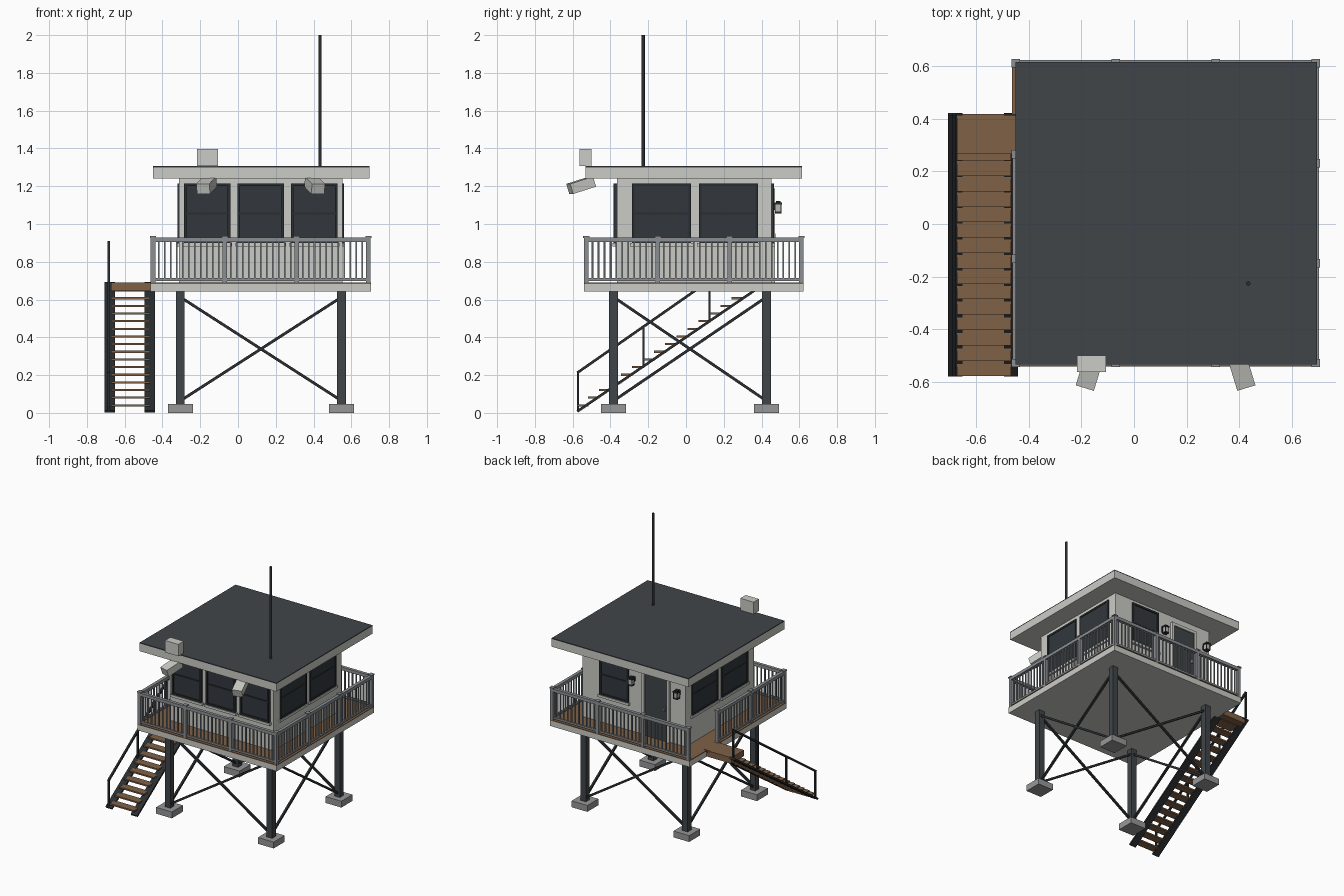
import bpy, bmesh, math
from mathutils import Vector, Matrix

if "Cube" in bpy.data.objects:
    bpy.data.objects.remove(bpy.data.objects["Cube"])

def mat(name, r, g, b):
    m = bpy.data.materials.new(name)
    m.diffuse_color = (r, g, b, 1)
    m.use_nodes = True
    m.node_tree.nodes["Principled BSDF"].inputs["Base Color"].default_value = m.diffuse_color
    return m

PALE = mat("pale_paint", .60, .60, .565)
SLATE = mat("slate_metal", .052, .060, .066)
BLACK = mat("dark_steel", .023, .027, .030)
WOOD = mat("wood", .215, .120, .063)
RAIL = mat("rail_grey", .26, .275, .29)
CONC = mat("concrete", .31, .31, .31)
GLASS = mat("dark_glass", .032, .039, .046)
LAMP = mat("lamp_glass", .50, .50, .45)

def finish(bm, name, m):
    bmesh.ops.recalc_face_normals(bm, faces=bm.faces)
    me = bpy.data.meshes.new(name)
    bm.to_mesh(me)
    bm.free()
    me.materials.append(m)
    ob = bpy.data.objects.new(name, me)
    bpy.context.collection.objects.link(ob)
    return ob

def add(bm, a, b, M=Matrix()):
    """box between two corners, placed by M"""
    a, b = Vector(a), Vector(b)
    d = b - a
    S = Matrix.Diagonal((abs(d.x), abs(d.y), abs(d.z), 1))
    bmesh.ops.create_cube(bm, size=1, matrix=M @ Matrix.Translation((a + b) / 2) @ S)

def boxes(name, m, items, M=Matrix()):
    bm = bmesh.new()
    for a, b in items:
        add(bm, a, b, M)
    return finish(bm, name, m)

def beams(name, m, items, w, h):
    """bars of section w x h between point pairs, h pointing up"""
    bm = bmesh.new()
    for p, q in items:
        p, q = Vector(p), Vector(q)
        y = (q - p).normalized()
        x = y.cross(Vector((0, 0, 1))).normalized()
        z = x.cross(y)
        M = Matrix((x, y, z)).transposed().to_4x4()
        M.translation = (p + q) / 2
        L = (q - p).length / 2
        add(bm, (-w / 2, -L, -h / 2), (w / 2, L, h / 2), M)
    return finish(bm, name, m)

# legs, footings, cross braces
LX, LY = (-.305, .548), (-.384, .426)
corners = [(x, y) for x in LX for y in LY]
boxes("legs", SLATE, [((x - .023, y - .023, .002), (x + .023, y + .023, .65)) for x, y in corners])
boxes("footings", CONC, [((x - .066, y - .066, 0), (x + .066, y + .066, .048)) for x, y in corners])
br = []
for lo, hi in ((.077, .60), (.60, .077)):
    for y in LY:
        br.append(((LX[0] + .02, y, lo), (LX[1] - .02, y, hi)))
    for x in LX:
        br.append(((x, LY[0] + .02, lo), (x, LY[1] - .02, hi)))
beams("cross_braces", BLACK, br, .015, .015)

# deck
DX, DY = (-.464, .703), (-.541, .623)
boxes("deck_slab", PALE, [((DX[0], DY[0], .642), (DX[1], DY[1], .683))])
boxes("deck_boards", WOOD, [((DX[0], DY[0], .683), (DX[1], DY[1], .69))])

# cabin and roof
CX, CY = (-.313, .552), (-.365, .453)
boxes("cabin_walls", PALE, [((CX[0], CY[0], .69), (CX[1], CY[1], 1.242))])
boxes("roof_slab", PALE, [((-.451, -.533, 1.241), (.695, .615, 1.299))])
boxes("roof_cover", SLATE, [((-.451, -.533, 1.299), (.695, .615, 1.306))])

# windows: local x along the wall, -y outwards
def window(tag, u0, u1, M, out):
    z0, z1, f = .90, 1.215, .014
    boxes(tag + "_glass", GLASS, [((u0, -out * .5, z0), (u1, .005, z1))], M)
    boxes(tag + "_frame", BLACK, [
        ((u0, -out, z0), (u0 + f, .005, z1)), ((u1 - f, -out, z0), (u1, .005, z1)),
        ((u0, -out, z0), (u1, .005, z0 + f)), ((u0, -out, z1 - f), (u1, .005, z1)),
        ((u0, -out * .8, 1.05), (u1, .005, 1.06))], M)
    boxes(tag + "_sill", PALE, [((u0 - .01, -out - .004, .882), (u1 + .01, .005, z0))], M)

def wall(x, y, deg):
    return Matrix.Translation((x, y, 0)) @ Matrix.Rotation(math.radians(deg), 4, 'Z')

for i, c in enumerate((-.164, .12, .404)):
    window(f"front_window_{i}", c - .123, c + .123, wall(0, CY[0], 0), .02)
for i, (a, b) in enumerate(((-.287, .026), (.068, .381))):
    window(f"right_window_{i}", a, b, wall(CX[1], 0, 90), .008)
    window(f"left_window_{i}", -b, -a, wall(CX[0], 0, -90), .008)
back = wall(0, CY[1], 180)
window("back_window", -.40, -.16, back, .014)

# door with pale frame
boxes("door", SLATE, [((-.02, -.008, .69), (.165, .005, 1.165))], back)
boxes("door_frame", PALE, [((-.042, -.018, .69), (-.02, .005, 1.187)),
                           ((.165, -.018, .69), (.187, .005, 1.187)),
                           ((-.042, -.018, 1.165), (.187, .005, 1.187))], back)
boxes("door_handle", RAIL, [((.14, -.02, .92), (.152, -.006, .95))], back)

# wall lamps beside the door
for i, u in enumerate((-.117, .263)):
    boxes(f"lamp_glass_{i}", LAMP, [((u - .014, -.049, 1.065), (u + .014, -.021, 1.103))], back)
    boxes(f"lamp_housing_{i}", BLACK, [
        ((u - .02, -.055, 1.103), (u + .02, -.015, 1.113)),
        ((u - .012, -.047, 1.113), (u + .012, -.023, 1.121)),
        ((u - .017, -.052, 1.055), (u + .017, -.018, 1.065)),
        ((u - .01, -.02, 1.075), (u + .01, .003, 1.11))] + [
        ((u + s * .015 - .002, -.035 + t * .015 - .002, 1.06),
         (u + s * .015 + .002, -.035 + t * .015 + .002, 1.105)) for s in (-1, 1) for t in (-1, 1)], back)

# railing: runs with evenly spaced posts and balusters
RX, RY = (-.450, .690), (-.528, .611)
def railing(tag, p, q, bays):
    p, q = Vector(p), Vector(q)
    posts, bars = [], []
    for i in range(bays * 12 + 1):
        c = p.lerp(q, i / (bays * 12))
        if i % 12 == 0:
            posts += [((c.x - .012, c.y - .012, .69), (c.x + .012, c.y + .012, .93)),
                      ((c.x - .016, c.y - .016, .927), (c.x + .016, c.y + .016, .936))]
        else:
            bars.append(((c.x - .004, c.y - .004, .705), (c.x + .004, c.y + .004, .915)))
    boxes(tag + "_posts", RAIL, posts)
    boxes(tag + "_balusters", RAIL, bars)
    up = lambda v, z: (v.x, v.y, z)
    beams(tag + "_top_rail", RAIL, [(up(p, .917), up(q, .917))], .024, .024)
    beams(tag + "_bottom_rail", RAIL, [(up(p, .706), up(q, .706))], .014, .014)

railing("front_railing", (RX[0], RY[0], 0), (RX[1], RY[0], 0), 3)
railing("back_railing", (RX[0], RY[1], 0), (RX[1], RY[1], 0), 3)
railing("right_railing", (RX[1], RY[0], 0), (RX[1], RY[1], 0), 3)
railing("left_railing", (RX[0], RY[0], 0), (RX[0], .265, 0), 2)

# stairs: landing, treads, flat stringers, handrail
boxes("stair_landing", WOOD, [((-.672, .265, .645), (-.46, .418, .69))])
boxes("stair_treads", WOOD, [((-.672, -.578 + .0585 * k, .0405 * (k + 1) - .006),
                              (-.467, -.516 + .0585 * k, .0405 * (k + 1) + .005)) for k in range(16)])
beams("stair_stringers", BLACK, [((x, -.575, .008), (x, .418, .686)) for x in (-.679, -.467)], .054, .014)
boxes("handrail_posts", BLACK, [((-.69, y - .006, z), (-.678, y + .006, z + .205))
                                for y, z in ((-.572, .008), (-.225, .245), (.125, .485), (.412, .69))])
beams("handrail", BLACK, [((-.684, -.576, .212), (-.684, .418, .905))], .014, .014)

# roof equipment: mast, box, two angled floodlights
bm = bmesh.new()
bmesh.ops.create_cone(bm, cap_ends=True, segments=12, radius1=.009, radius2=.009, depth=.70,
                      matrix=Matrix.Translation((.434, -.226, 1.65)))
finish(bm, "antenna_mast", BLACK)
boxes("roof_box", PALE, [((-.217, -.563, 1.306), (-.106, -.499, 1.396))])
for tag, x, s in (("left", -.166, -1), ("right", .406, 1)):
    M = (Matrix.Translation((x, -.555, 1.205)) @ Matrix.Rotation(s * math.radians(17), 4, 'Z')
         @ Matrix.Rotation(math.radians(17), 4, 'X'))
    boxes(tag + "_floodlight", PALE, [((-.036, -.066, -.028), (.036, .066, .028))], M)
